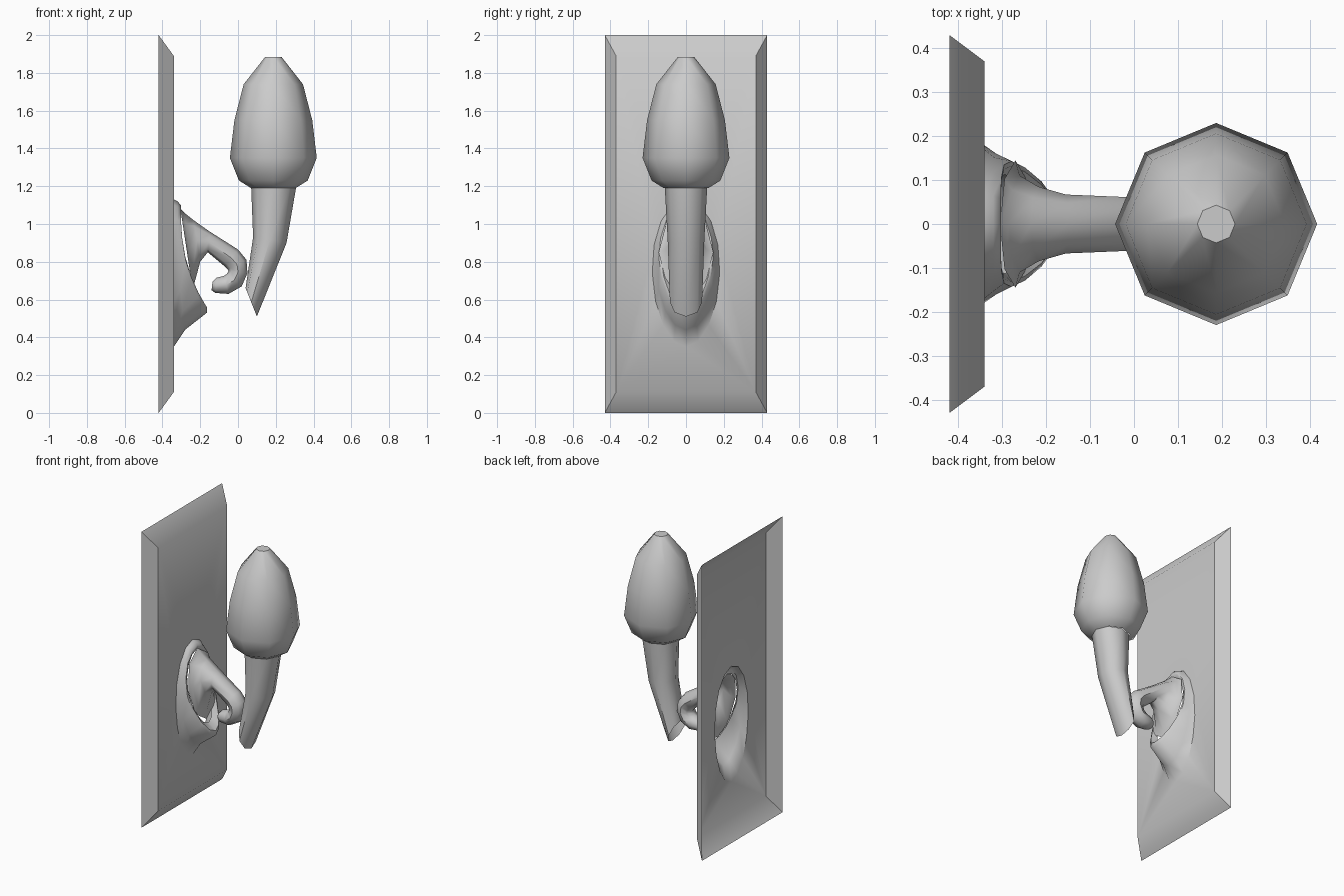
import bpy, bmesh, math

if "Cube" in bpy.data.objects:
    bpy.data.objects.remove(bpy.data.objects["Cube"])

def finish(name, bm, angle=50):
    bmesh.ops.recalc_face_normals(bm, faces=bm.faces)
    me = bpy.data.meshes.new(name)
    bm.to_mesh(me)
    bm.free()
    ob = bpy.data.objects.new(name, me)
    bpy.context.collection.objects.link(ob)
    bpy.ops.object.select_all(action='DESELECT')
    ob.select_set(True)
    bpy.context.view_layer.objects.active = ob
    bpy.ops.object.shade_smooth_by_angle(angle=math.radians(angle))
    return ob

def add_loft(bm, rings, cap_start=False, cap_end=False):
    vs = [[bm.verts.new(p) for p in r] for r in rings]
    n = len(vs[0])
    for a, b in zip(vs, vs[1:]):
        for i in range(n):
            j = (i + 1) % n
            bm.faces.new((a[i], a[j], b[j], b[i]))
    if cap_start:
        bm.faces.new(vs[0])
    if cap_end:
        bm.faces.new(vs[-1])
    return vs

def section(x1, z1, x2, z2, w, n=8):
    """Oval ring through two side-view points, w = half width in y."""
    pts = []
    for i in range(n):
        a = 2 * math.pi * i / n
        t = (1 + math.cos(a)) / 2
        pts.append((x2 + (x1 - x2) * t, w * math.sin(a), z2 + (z1 - z2) * t))
    return pts

def loop_edges(bm, vs):
    out = []
    for i, v in enumerate(vs):
        w = vs[(i + 1) % len(vs)]
        out.append(bm.edges.get((v, w)) or bm.edges.new((v, w)))
    return out

# wall plate: open-backed bevelled panel with a raised, lipped collar
def rect(x, y, z0, z1):
    return [(x, -y, z0), (x, y, z0), (x, y, z1), (x, -y, z1)]

def collar(top, bottom, w, xtop, out, n=16):
    pts = []
    for i in range(n):
        a = 2 * math.pi * i / n
        t = (1 - math.cos(a)) / 2
        y = w * math.sin(a) * (1 - 0.12 * t)
        pts.append((xtop + out * t ** 2.5, y, top + (bottom - top) * t))
    return pts

bm = bmesh.new()
plate = add_loft(bm, [rect(-0.42, 0.43, 0, 2), rect(-0.34, 0.37, 0.11, 1.89)])
boss = add_loft(bm, [collar(1.13, 0.35, 0.19, -0.34, 0),
                     collar(1.12, 0.44, 0.17, -0.32, 0.04),
                     collar(1.10, 0.53, 0.152, -0.303, 0.138),
                     collar(1.09, 0.56, 0.14, -0.303, 0.138),
                     collar(1.07, 0.60, 0.12, -0.31, 0.09)])
edges = loop_edges(bm, plate[-1]) + loop_edges(bm, boss[0])
bmesh.ops.triangle_fill(bm, edges=edges, use_beauty=True, normal=(1, 0, 0))
finish("wall_plate", bm)

# hooked arm: flared at the wall, curling under at the end
bm = bmesh.new()
arm = [(-0.305, 1.08, -0.235, 0.62, 0.145),
       (-0.285, 1.06, -0.235, 0.67, 0.11),
       (-0.235, 1.02, -0.20, 0.80, 0.085),
       (-0.15, 0.96, -0.16, 0.85, 0.067),
       (0.0, 0.865, -0.07, 0.775, 0.062),
       (0.045, 0.81, -0.055, 0.76, 0.062),
       (0.05, 0.74, -0.05, 0.75, 0.062),
       (0.02, 0.67, -0.06, 0.735, 0.06),
       (-0.05, 0.63, -0.075, 0.725, 0.055),
       (-0.12, 0.635, -0.115, 0.715, 0.045),
       (-0.14, 0.65, -0.135, 0.695, 0.025)]
add_loft(bm, [section(*s) for s in arm], cap_end=True)
finish("arm", bm)

# torch handle: bent taper with a slanted open foot
bm = bmesh.new()
handle = [(0.008, 1.23, 0.367, 1.23, 0.18),
          (0.07, 1.19, 0.307, 1.19, 0.112),
          (0.08, 0.93, 0.257, 0.90, 0.097),
          (0.04, 0.66, 0.10, 0.51, 0.085)]
add_loft(bm, [section(*s) for s in handle[1:]])
finish("handle", bm)

# faceted flame-shaped shade
bm = bmesh.new()
shade = [(1.19, 0.118), (1.23, 0.182), (1.35, 0.23), (1.55, 0.206), (1.74, 0.157), (1.885, 0.043)]
add_loft(bm, [section(0.187 - r, z, 0.187 + r, z, r) for z, r in shade], cap_end=True)
finish("shade", bm)
